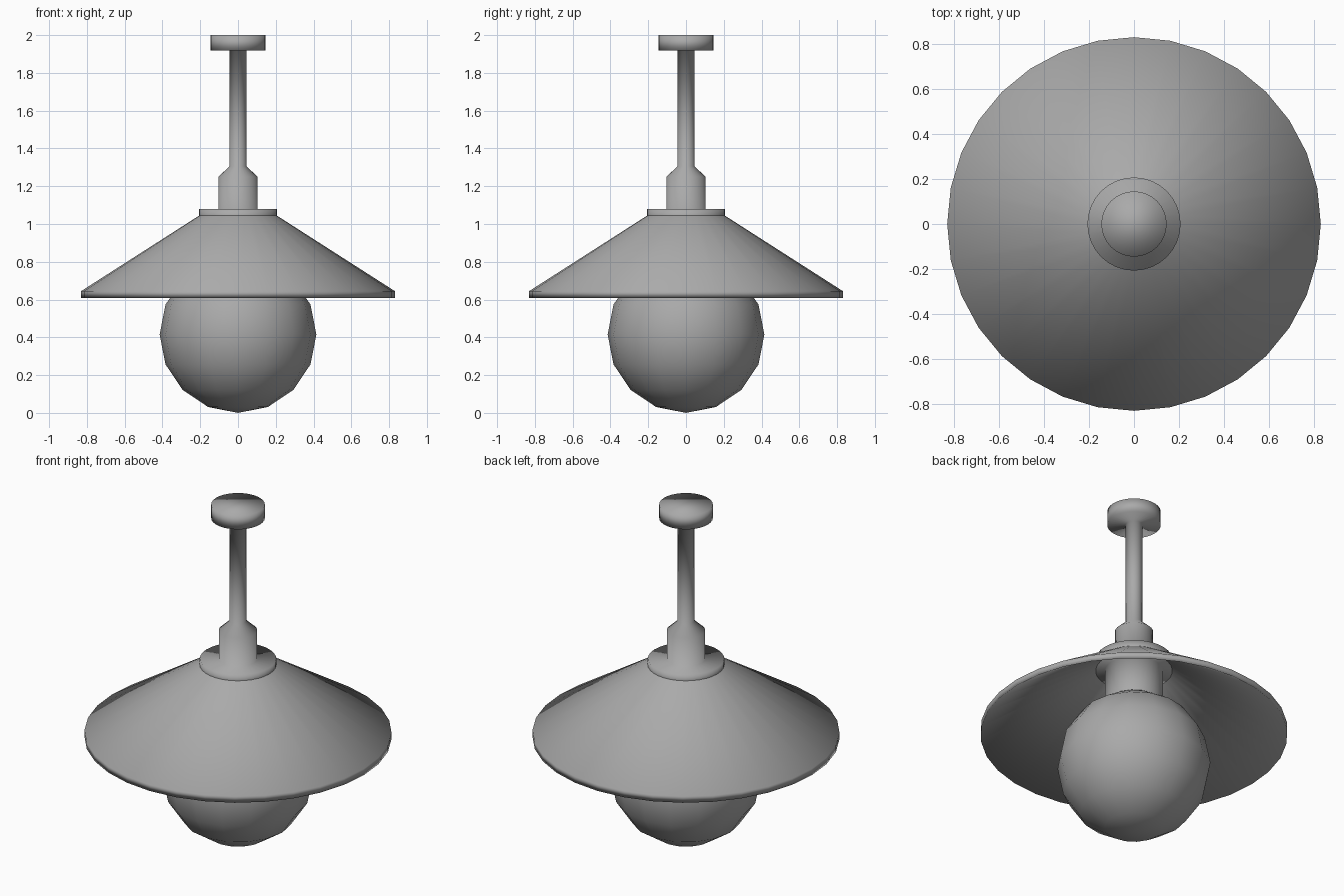
import bpy
import math

if "Cube" in bpy.data.objects:
    bpy.data.objects.remove(bpy.data.objects["Cube"])

# Single grey finish
grey = bpy.data.materials.new("plain_grey")
grey.use_nodes = True
colour = (0.4, 0.4, 0.4, 1.0)
grey.diffuse_color = colour
grey.node_tree.nodes["Principled BSDF"].inputs["Base Color"].default_value = colour


def lathe(name, profile, sides=32, cap_end=False):
    """Spin a (radius, height) profile around the z axis, smooth shaded."""
    verts, rings = [], []
    for r, z in profile:
        count = sides if r > 0 else 1
        rings.append([len(verts) + i % count for i in range(sides)])
        for i in range(count):
            a = math.tau * i / sides
            verts.append((r * math.cos(a), r * math.sin(a), z))
    faces = []
    for low, high in zip(rings, rings[1:]):
        for i in range(sides):
            j = (i + 1) % sides
            quad = (low[i], low[j], high[j], high[i])
            faces.append(tuple(dict.fromkeys(quad)))
    if cap_end:
        faces.append(tuple(rings[-1]))
    mesh = bpy.data.meshes.new(name)
    mesh.from_pydata(verts, [], faces)
    mesh.materials.append(grey)
    mesh.shade_smooth()
    obj = bpy.data.objects.new(name, mesh)
    bpy.context.collection.objects.link(obj)
    return obj


# Turned stem: globe neck, collar, socket housing, rod and ceiling mount
lathe("stem", [
    (0.158, 0.78), (0.158, 1.005),
    (0.207, 1.005), (0.207, 1.08),
    (0.104, 1.08), (0.104, 1.25),
    (0.045, 1.305), (0.045, 1.918),
    (0.145, 1.918), (0.145, 2.0),
], cap_end=True)

# Conical shade: inner skin, rim, outer skin
lathe("shade", [(0.205, 1.01), (0.83, 0.607), (0.83, 0.645), (0.205, 1.045)])

# Globe
RADIUS, RINGS = 0.415, 8
globe = [(0, 0)]
for k in range(1, RINGS):
    a = math.pi * k / RINGS
    globe.append((RADIUS * math.sin(a), RADIUS * (1 - math.cos(a))))
globe.append((0, 2 * RADIUS))
lathe("globe", globe, sides=16)
